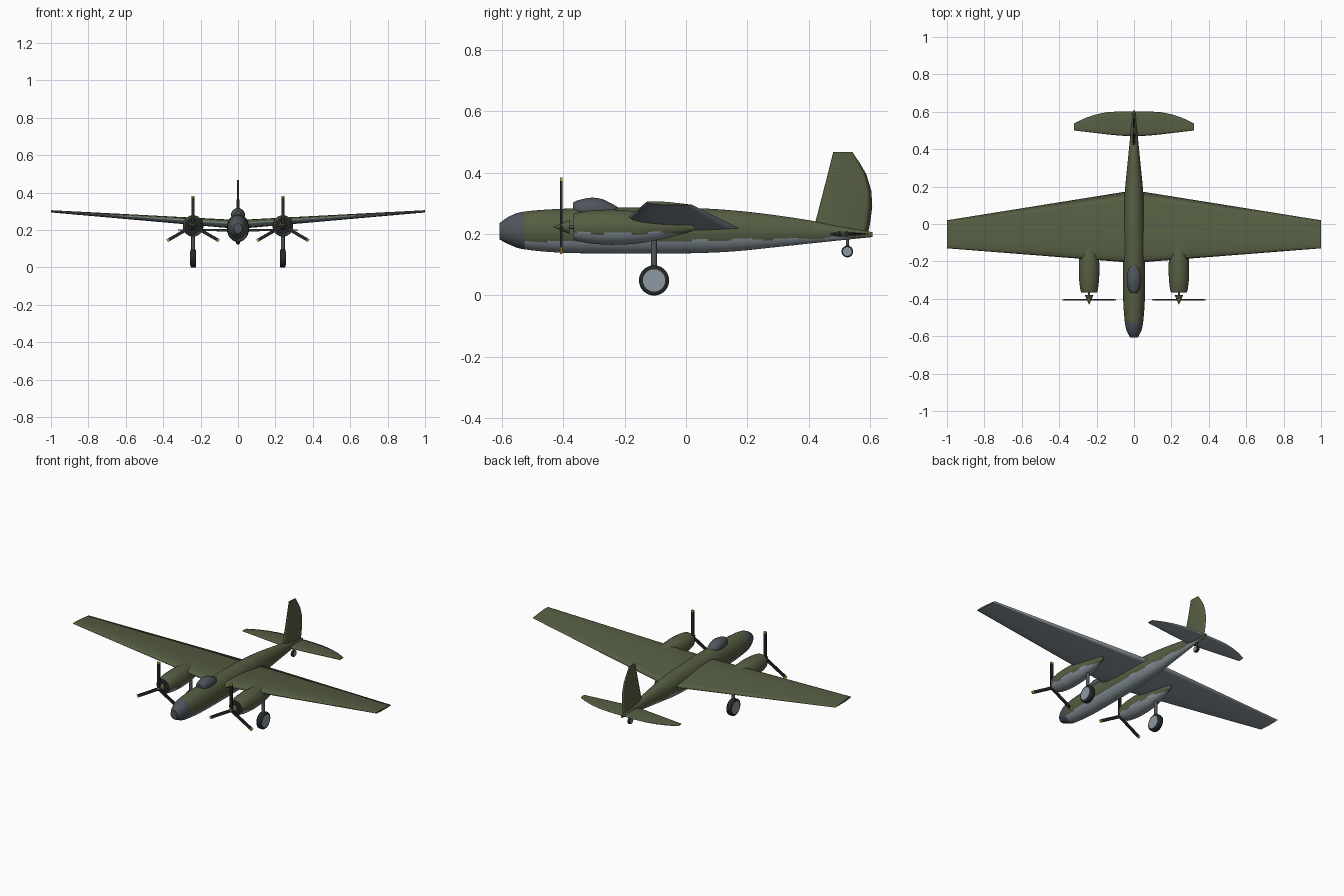
import bpy, bmesh, math
from mathutils import Vector, Matrix

if "Cube" in bpy.data.objects:
    bpy.data.objects.remove(bpy.data.objects["Cube"])


def mat(name, r, g, b):
    m = bpy.data.materials.new(name)
    m.diffuse_color = (r, g, b, 1)
    m.use_nodes = True
    m.node_tree.nodes["Principled BSDF"].inputs["Base Color"].default_value = m.diffuse_color
    return m


GREEN = mat("olive_green", 0.093, 0.112, 0.055)
GREY = mat("underside_grey", 0.262, 0.314, 0.352)
GLASS = mat("dark_glass", 0.075, 0.09, 0.105)
BLACK = mat("rubber_black", 0.018, 0.02, 0.021)
METAL = mat("strut_grey", 0.08, 0.095, 0.1)
YELLOW = mat("tip_yellow", 0.6, 0.4, 0.05)


def loft(name, rings, mats, rule=None):
    """Skin closed rings, cap both ends, choose the material by a rule."""
    bm = bmesh.new()
    vs = [[bm.verts.new(p) for p in r] for r in rings]
    n = len(rings[0])
    for a, b in zip(vs, vs[1:]):
        for i in range(n):
            j = (i + 1) % n
            bm.faces.new((a[i], a[j], b[j], b[i])).smooth = True
    caps = [bm.faces.new(vs[0]), bm.faces.new(vs[-1])]
    bmesh.ops.recalc_face_normals(bm, faces=bm.faces[:])
    bm.normal_update()
    for f in bm.faces:
        if rule:
            f.material_index = rule(f, f.calc_center_median(), f in caps)
    me = bpy.data.meshes.new(name)
    bm.to_mesh(me)
    bm.free()
    for m in mats:
        me.materials.append(m)
    ob = bpy.data.objects.new(name, me)
    bpy.context.collection.objects.link(ob)
    return ob


def smooth_rows(rows, steps):
    """Catmull-Rom interpolation through rows of values."""
    out = []
    for i in range(len(rows) - 1):
        p0, p1, p2, p3 = (rows[max(i - 1, 0)], rows[i], rows[i + 1],
                          rows[min(i + 2, len(rows) - 1)])
        for k in range(steps):
            t = k / steps
            out.append([b + 0.5 * t * (c - a + t * (2 * a - 5 * b + 4 * c - d
                        + t * (3 * (b - c) + d - a)))
                        for a, b, c, d in zip(p0, p1, p2, p3)])
    return out + [list(rows[-1])]


def body(name, rows, mats, rule=None, x=0, steps=6, n=40):
    """Elliptical body from rows of (y, half width, low z, high z)."""
    rings = []
    for y, w, lo, hi in smooth_rows(rows, steps):
        rings.append([(x + w * math.cos(2 * math.pi * i / n), y,
                       (lo + hi) / 2 + (hi - lo) / 2 * math.sin(2 * math.pi * i / n))
                      for i in range(n)])
    return loft(name, rings, mats, rule)


CHORD = [1, 0.88, 0.7, 0.5, 0.33, 0.2, 0.1, 0.03, 0]


def foil(le, te, thick):
    """Aerofoil outline as (y, offset) pairs."""
    def half(s):
        return 5 * thick * (0.2969 * s ** 0.5 - 0.126 * s - 0.3516 * s * s
                            + 0.2843 * s ** 3 - 0.1036 * s ** 4)
    up = [(le + (te - le) * s, half(s)) for s in CHORD]
    low = [(y, -o) for y, o in up[-2:0:-1]]
    return up + low


def under(f, c, cap):
    return 1 if f.normal.z < -0.05 and not cap else 0


def cone(name, loc, r1, r2, depth, axis, m, n=32):
    rot = {'x': (0, math.pi / 2, 0), 'y': (math.pi / 2, 0, 0), 'z': (0, 0, 0)}[axis]
    bpy.ops.mesh.primitive_cone_add(vertices=n, radius1=r1, radius2=r2,
                                    depth=depth, location=loc, rotation=rot)
    ob = bpy.context.object
    ob.name = name
    ob.data.materials.append(m)
    bpy.ops.object.shade_smooth_by_angle(angle=math.radians(40))
    return ob


def box(name, mtx, size, m):
    bpy.ops.mesh.primitive_cube_add(size=1)
    ob = bpy.context.object
    ob.name = name
    ob.matrix_world = mtx @ Matrix.Diagonal((*size, 1))
    ob.data.materials.append(m)


# Fuselage: glazed nose, green top, grey belly with a wavy edge
def hull_paint(f, c, cap):
    if c.y < -0.525:
        return 2
    line = 0.176 + 0.02 * max(0, c.y + 0.1) + 0.003 * math.sin(c.y * 42)
    return 1 if c.z < line else 0


body("fuselage", [(-0.606, 0.021, 0.182, 0.236), (-0.573, 0.038, 0.165, 0.258),
                  (-0.525, 0.049, 0.15, 0.273), (-0.4, 0.058, 0.139, 0.282),
                  (-0.2, 0.06, 0.136, 0.286), (0.0, 0.058, 0.137, 0.285),
                  (0.15, 0.051, 0.143, 0.277), (0.3, 0.037, 0.158, 0.26),
                  (0.45, 0.022, 0.174, 0.236), (0.606, 0.006, 0.19, 0.206)],
     [GREEN, GREY, GLASS], hull_paint, steps=9, n=64)

# Cockpit canopy
body("canopy", [(-0.368, 0.016, 0.255, 0.302), (-0.35, 0.03, 0.25, 0.31),
                (-0.31, 0.037, 0.245, 0.318), (-0.275, 0.036, 0.245, 0.314),
                (-0.24, 0.028, 0.245, 0.298), (-0.21, 0.012, 0.25, 0.28)],
     [GLASS], steps=4, n=32)

# Wing with dihedral, slightly nose up
rings = []
for x in (-1, -0.5, 0, 0.5, 1):
    a = abs(x)
    le, te = -0.208 + 0.078 * a, 0.18 - 0.16 * a
    h, tilt = 0.226 + 0.073 * a, 0.022 - 0.014 * a
    rings.append([(x, y, h + o + tilt * (0.5 - (y - le) / (te - le)))
                  for y, o in foil(le, te, 0.118 * (0.38 - 0.29 * a))])
loft("wing", rings, [GREEN, GREY], under)

# Tailplane with curved trailing edge
half = [(0, 0.468, 0.602), (0.08, 0.473, 0.602), (0.15, 0.48, 0.597),
        (0.21, 0.487, 0.584), (0.27, 0.494, 0.563), (0.32, 0.5, 0.538)]
span = [(-x, l, t) for x, l, t in half[:0:-1]] + half
loft("tailplane", [[(x, y, 0.2 + o) for y, o in foil(l, t, 0.016 - 0.03 * abs(x))]
                   for x, l, t in span], [GREEN, GREY], under)

# Fin and rudder
fin = [(0.2, 0.411, 0.592), (0.235, 0.42, 0.599), (0.29, 0.434, 0.606),
       (0.34, 0.447, 0.603), (0.394, 0.461, 0.587), (0.43, 0.47, 0.566),
       (0.467, 0.479, 0.541)]
loft("fin", [[(o, y, z) for y, o in foil(l, t, 0.02 - 0.04 * (z - 0.2))]
             for z, l, t in fin], [GREEN])


def nacelle_paint(f, c, cap):
    if cap and c.y < -0.3:
        return 2
    return 1 if c.z < 0.203 + 0.003 * math.sin(c.y * 50) else 0


def wheel(name, x, y, z, r, w):
    tyre = cone(name + "_tyre", (x, y, z), r, r, w, 'x', BLACK, 40)
    bev = tyre.modifiers.new("round", 'BEVEL')
    bev.width, bev.segments = w * 0.22, 3
    cone(name + "_hub", (x, y, z), r * 0.74, r * 0.74, w + 0.003, 'x', GREY, 40)


for s, tag in ((-1, "left"), (1, "right")):
    x = s * 0.24
    # Engine nacelle with dark intake
    body(tag + "_nacelle", [(-0.366, 0.042, 0.182, 0.265), (-0.35, 0.047, 0.176, 0.27),
                            (-0.3, 0.053, 0.168, 0.277), (-0.23, 0.055, 0.165, 0.279),
                            (-0.15, 0.05, 0.17, 0.272), (-0.07, 0.036, 0.185, 0.258),
                            (0.0, 0.016, 0.203, 0.24), (0.03, 0.004, 0.213, 0.222)],
         [GREEN, GREY, BLACK], nacelle_paint, x=x)
    # Spinner and shaft
    cone(tag + "_spinner", (x, -0.405, 0.223), 0.023, 0.001, 0.052, 'y', GREEN, 24)
    cone(tag + "_shaft", (x, -0.37, 0.223), 0.006, 0.006, 0.03, 'y', METAL, 16)
    # Three propeller blades with painted tips
    for k in range(3):
        base = (Matrix.Translation((x, -0.406, 0.223))
                @ Matrix.Rotation(k * 2 * math.pi / 3, 4, 'Y'))
        box(f"{tag}_blade_{k}", base @ Matrix.Translation((0, 0, 0.076)),
            (0.017, 0.008, 0.148), BLACK)
        box(f"{tag}_blade_tip_{k}", base @ Matrix.Translation((0, 0, 0.155)),
            (0.017, 0.008, 0.01), YELLOW)
    # Main gear
    cone(tag + "_gear_strut", (x, -0.104, 0.12), 0.01, 0.01, 0.15, 'z', METAL, 20)
    wheel(tag + "_wheel", x, -0.104, 0.049, 0.049, 0.03)

# Tail wheel
cone("tail_strut", (0, 0.525, 0.17), 0.005, 0.005, 0.05, 'z', METAL, 12)
wheel("tail_wheel", 0, 0.525, 0.143, 0.019, 0.016)
